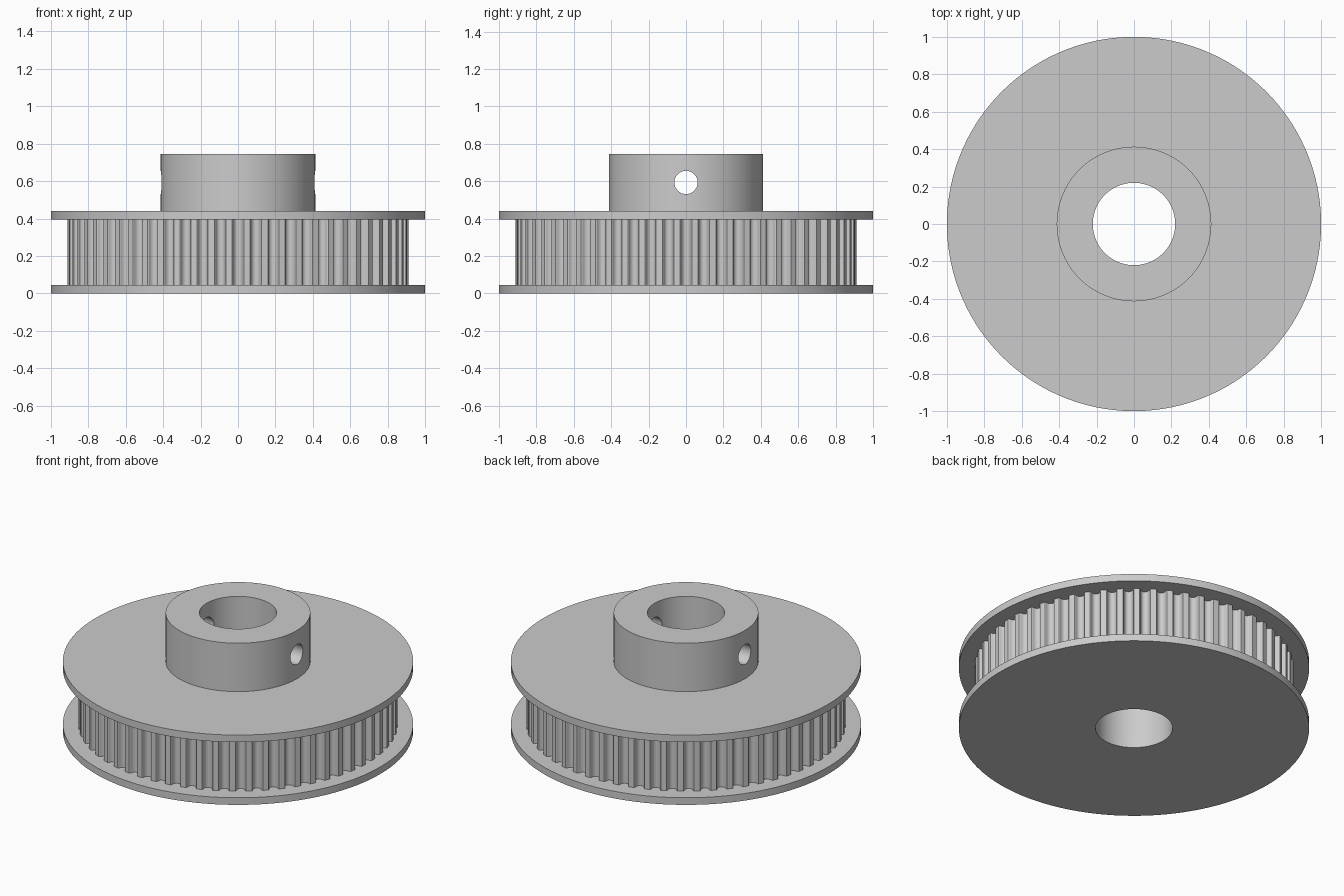
import bpy, bmesh, math

if "Cube" in bpy.data.objects:
    bpy.data.objects.remove(bpy.data.objects["Cube"])

BORE, TEETH = 0.22, 60
SEG = 120

grey = bpy.data.materials.new("plain grey")
grey.diffuse_color = (0.6, 0.6, 0.6, 1)
grey.use_nodes = True
grey.node_tree.nodes["Principled BSDF"].inputs["Base Color"].default_value = grey.diffuse_color


def circle(r, n):
    return [(r * math.cos(math.tau * i / n), r * math.sin(math.tau * i / n)) for i in range(n)]


def ring(name, outer, z0, z1):
    """Extruded outline with the shaft bore through it."""
    n = len(outer)
    bm = bmesh.new()
    loops = []
    inner = [(BORE * math.cos(a), BORE * math.sin(a))
             for a in (math.atan2(y, x) for x, y in outer)]
    for pts, z in ((outer, z0), (outer, z1), (inner, z1), (inner, z0)):
        loops.append([bm.verts.new((x, y, z)) for x, y in pts])
    for k in range(4):
        a, b = loops[k], loops[(k + 1) % 4]
        for i in range(n):
            j = (i + 1) % n
            bm.faces.new((a[i], a[j], b[j], b[i]))
    bmesh.ops.recalc_face_normals(bm, faces=bm.faces)
    me = bpy.data.meshes.new(name)
    bm.to_mesh(me)
    bm.free()
    me.materials.append(grey)
    ob = bpy.data.objects.new(name, me)
    bpy.context.collection.objects.link(ob)
    return ob


def smooth(ob):
    bpy.ops.object.select_all(action='DESELECT')
    ob.select_set(True)
    bpy.context.view_layer.objects.active = ob
    bpy.ops.object.shade_smooth_by_angle(angle=math.radians(28))


# toothed rim: rounded groove repeated round the wheel (sideways offset, depth)
R = 0.912
half = [(0.031, 0), (0.027, 0.005), (0.025, 0.017), (0.019, 0.029), (0.010, 0.0355)]
groove = [(-w, d) for w, d in half] + [(0, 0.037)] + [(w, d) for w, d in reversed(half)]
outline = []
for t in range(TEETH):
    for w, d in groove:
        a = math.tau * t / TEETH + w / R
        outline.append(((R - d) * math.cos(a), (R - d) * math.sin(a)))
toothed_rim = ring("toothed_rim", outline, 0.045, 0.395)

# flanges either side of the belt
lower_flange = ring("lower_flange", circle(1.0, SEG), 0.0, 0.045)
upper_flange = ring("upper_flange", circle(1.0, SEG), 0.395, 0.44)

# hub with a cross hole for the set screws
hub = ring("hub", circle(0.413, SEG), 0.44, 0.745)
bpy.ops.mesh.primitive_cylinder_add(vertices=48, radius=0.062, depth=2,
                                    location=(0, 0, 0.593), rotation=(0, math.pi / 2, 0))
cutter = bpy.context.object
cutter.name = "screw_hole_cutter"
cutter.hide_render = True
cutter.data.materials.append(grey)
mod = hub.modifiers.new("screw_hole", 'BOOLEAN')
mod.operation, mod.solver, mod.object = 'DIFFERENCE', 'EXACT', cutter
bpy.context.view_layer.objects.active = hub
bpy.ops.object.modifier_apply(modifier=mod.name)
bpy.data.objects.remove(cutter)

for part in (toothed_rim, lower_flange, upper_flange, hub):
    smooth(part)
